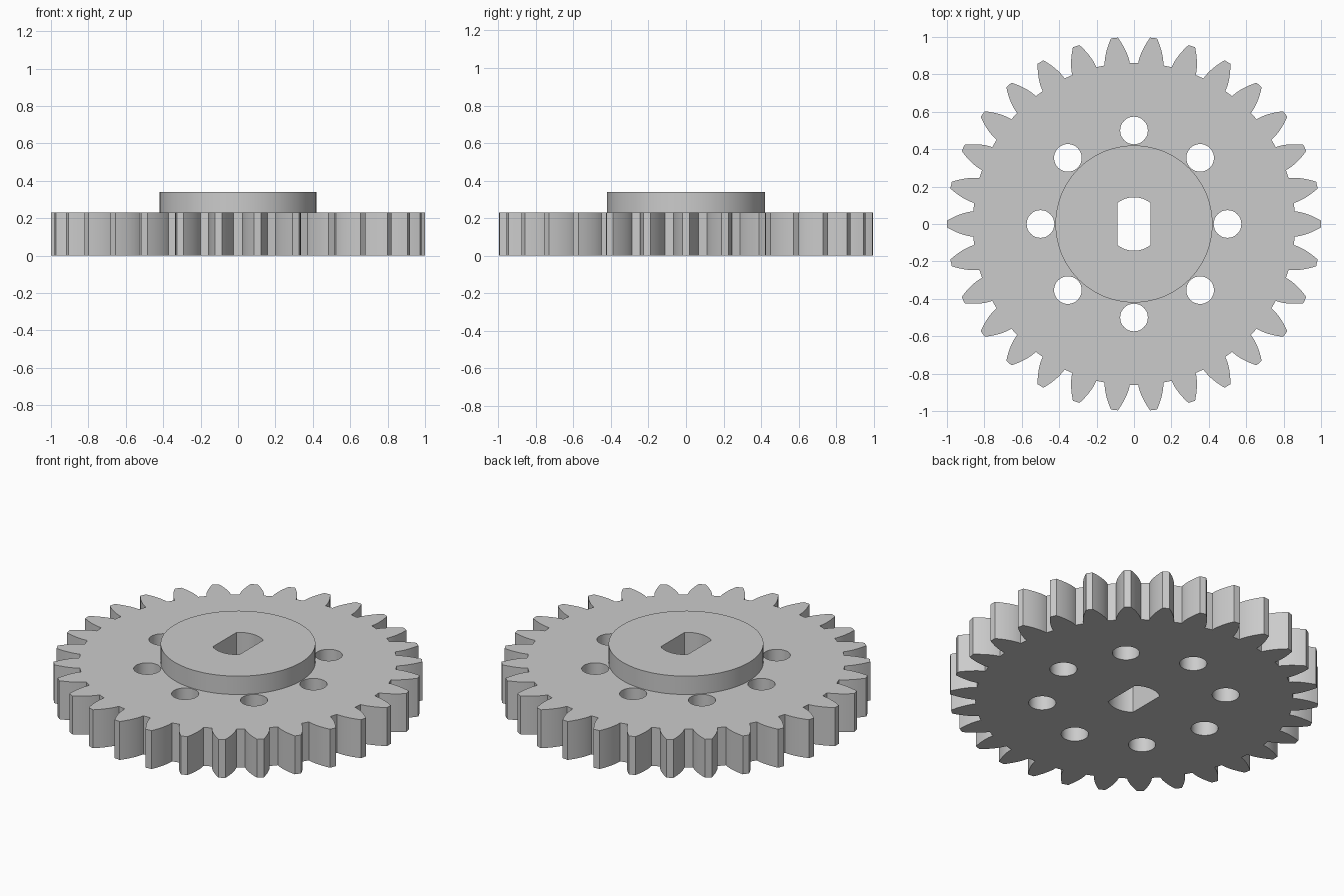
import bpy
import bmesh
from math import sin, cos, tan, acos, asin, pi, radians

TEETH = 30
ROOT, PITCH, TIP = 0.862, 0.9375, 1.0
PRESSURE = radians(24)
PLATE_TOP, HUB_TOP = 0.23, 0.34

cube = bpy.data.objects.get("Cube")
if cube:
    bpy.data.objects.remove(cube, do_unlink=True)

# Single grey material
grey = bpy.data.materials.new("plain_grey")
grey.use_nodes = True
colour = (0.6, 0.6, 0.6, 1)
grey.diffuse_color = colour
grey.node_tree.nodes["Principled BSDF"].inputs["Base Color"].default_value = colour


def polar(r, a):
    return (r * cos(a), r * sin(a))


def circle(r, n, cx=0.0, cy=0.0):
    return [(cx + r * cos(2 * pi * i / n), cy + r * sin(2 * pi * i / n)) for i in range(n)]


def involute(a):
    return tan(a) - a


def gear_outline():
    """Closed outline of involute teeth, the first one pointing along +x."""
    base = PITCH * cos(PRESSURE)
    steps = 8
    flank = []
    for i in range(steps + 1):
        r = ROOT + (TIP - ROOT) * i / steps
        half = pi / (2 * TEETH) + involute(PRESSURE) - involute(acos(min(1, base / r)))
        flank.append((r, half))
    points = []
    for t in range(TEETH):
        mid = 2 * pi * t / TEETH
        points += [polar(r, mid - h) for r, h in flank]
        points += [polar(r, mid + h) for r, h in reversed(flank)]
    return points


def double_flat_bore(r=0.143, half_width=0.088, n=12):
    """Round bore with a flat on each side."""
    spread = asin(half_width / r)
    points = []
    for middle in (pi / 2, 3 * pi / 2):
        points += [polar(r, middle - spread + 2 * spread * i / n) for i in range(n + 1)]
    return points


def extruded(name, outlines, z0, z1):
    """Fill the outlines, inner ones as holes, and extrude from z0 to z1."""
    curve = bpy.data.curves.new(name, 'CURVE')
    curve.dimensions = '2D'
    curve.fill_mode = 'BOTH'
    curve.extrude = (z1 - z0) / 2
    for pts in outlines:
        spline = curve.splines.new('POLY')
        spline.points.add(len(pts) - 1)
        for p, (x, y) in zip(spline.points, pts):
            p.co = (x, y, 0, 1)
        spline.use_cyclic_u = True
    helper = bpy.data.objects.new(name + "_curve", curve)
    bpy.context.collection.objects.link(helper)
    bpy.context.view_layer.update()
    evaluated = helper.evaluated_get(bpy.context.evaluated_depsgraph_get())
    mesh = bpy.data.meshes.new_from_object(evaluated)
    bpy.data.objects.remove(helper, do_unlink=True)

    bm = bmesh.new()
    bm.from_mesh(mesh)
    bmesh.ops.remove_doubles(bm, verts=bm.verts, dist=0.0001)
    bmesh.ops.translate(bm, verts=bm.verts, vec=(0, 0, (z0 + z1) / 2))
    bmesh.ops.recalc_face_normals(bm, faces=bm.faces)
    bm.to_mesh(mesh)
    bm.free()
    mesh.name = name
    mesh.materials.clear()
    mesh.materials.append(grey)

    obj = bpy.data.objects.new(name, mesh)
    bpy.context.collection.objects.link(obj)
    bpy.ops.object.select_all(action='DESELECT')
    obj.select_set(True)
    bpy.context.view_layer.objects.active = obj
    bpy.ops.object.shade_smooth_by_angle(angle=radians(25))
    return obj


# Toothed plate with a ring of eight holes and the centre bore
holes = [circle(0.074, 32, *polar(0.5, k * pi / 4)) for k in range(8)]
extruded("toothed_plate", [gear_outline(), double_flat_bore()] + holes, 0, PLATE_TOP)

# Raised hub around the bore
extruded("hub", [circle(0.42, 96), double_flat_bore()], PLATE_TOP, HUB_TOP)
